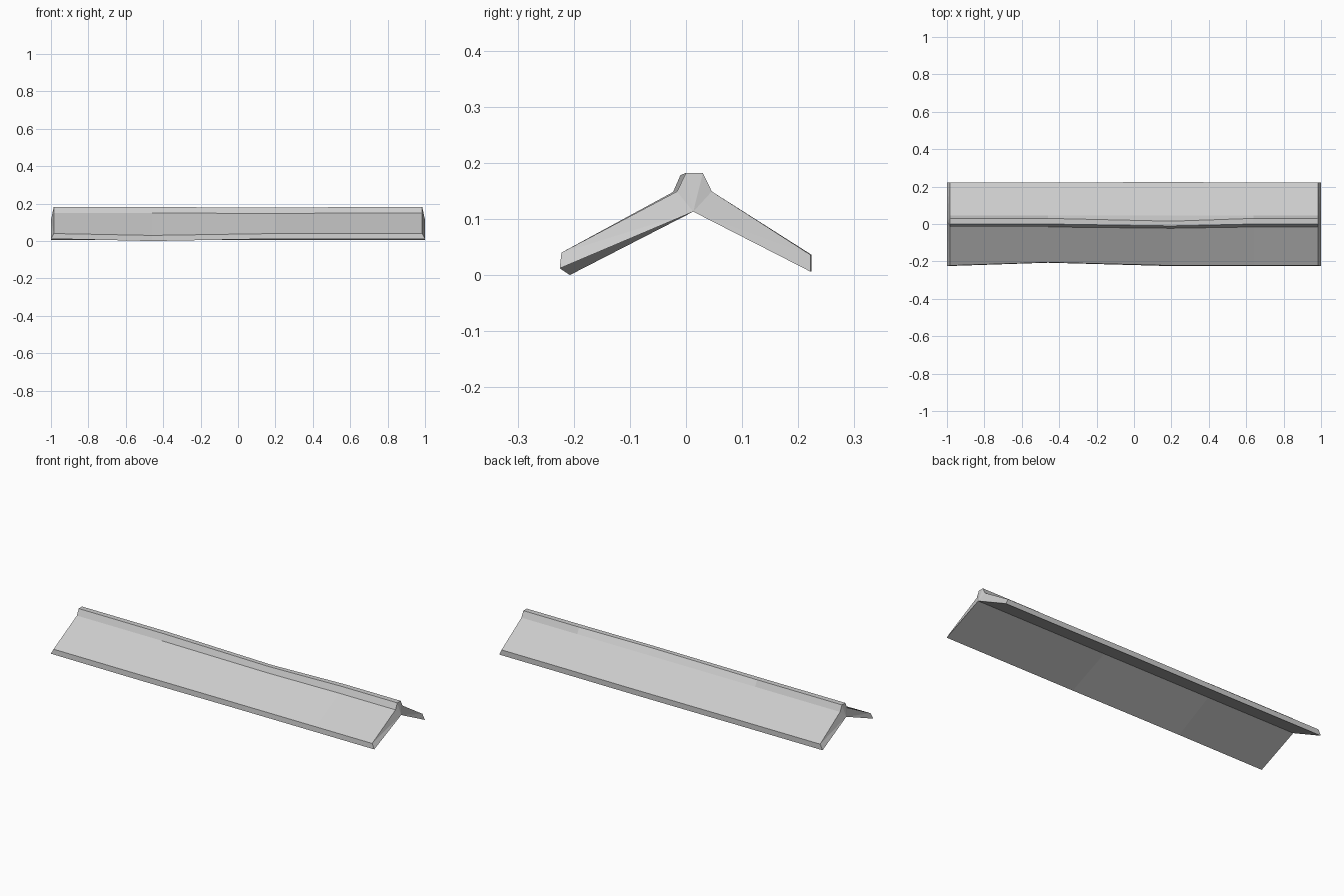
import bpy
import bmesh

cube = bpy.data.objects.get("Cube")
if cube:
    bpy.data.objects.remove(cube, do_unlink=True)

# Worn stone grey
grey = bpy.data.materials.new("stone grey")
grey.use_nodes = True
colour = (0.6, 0.6, 0.6, 1)
grey.diffuse_color = colour
grey.node_tree.nodes["Principled BSDF"].inputs["Base Color"].default_value = colour

# Cross-section (y, z): front eave, ridge, back eave, inner apex
PROFILE = [(-0.225, 0.012), (-0.222, 0.04), (-0.016, 0.149), (0.0, 0.182),
           (0.03, 0.182), (0.046, 0.149), (0.222, 0.036), (0.222, 0.006),
           (0.013, 0.113)]
LOWER = {0, 7, 8}

# Worn spots: profile index -> (dy, dz)
FRONT_DENT = {0: (0.018, -0.012), 1: (0.017, -0.01)}
RIDGE_DENT = {2: (-0.007, -0.001), 3: (-0.01, -0.004), 4: (-0.015, -0.004),
              6: (0.002, 0), 7: (0.002, 0)}
STATIONS = [(-1, {}), (-0.46, FRONT_DENT), (0.2, RIDGE_DENT), (0.64, {}), (1, {})]


def ring(bm, x, dent):
    """One cross-section; the upper corners of the ends lean inwards."""
    verts = []
    for i, (y, z) in enumerate(PROFILE):
        dy, dz = dent.get(i, (0, 0))
        px = x * 0.985 if abs(x) == 1 and i not in LOWER else x
        verts.append(bm.verts.new((px, y + dy, z + dz)))
    return verts


bm = bmesh.new()
rings = [ring(bm, x, dent) for x, dent in STATIONS]
count = len(PROFILE)

# Long sides
for a, b in zip(rings, rings[1:]):
    for i in range(count):
        j = (i + 1) % count
        bm.faces.new((a[i], a[j], b[j], b[i]))

# End caps fanned from the inner apex
for end in (rings[0], rings[-1]):
    for i in range(count - 2):
        bm.faces.new((end[-1], end[i], end[i + 1]))

bmesh.ops.recalc_face_normals(bm, faces=bm.faces[:])
mesh = bpy.data.meshes.new("ridge_cap")
bm.to_mesh(mesh)
bm.free()
mesh.materials.append(grey)
cap = bpy.data.objects.new("ridge_cap", mesh)
bpy.context.collection.objects.link(cap)
